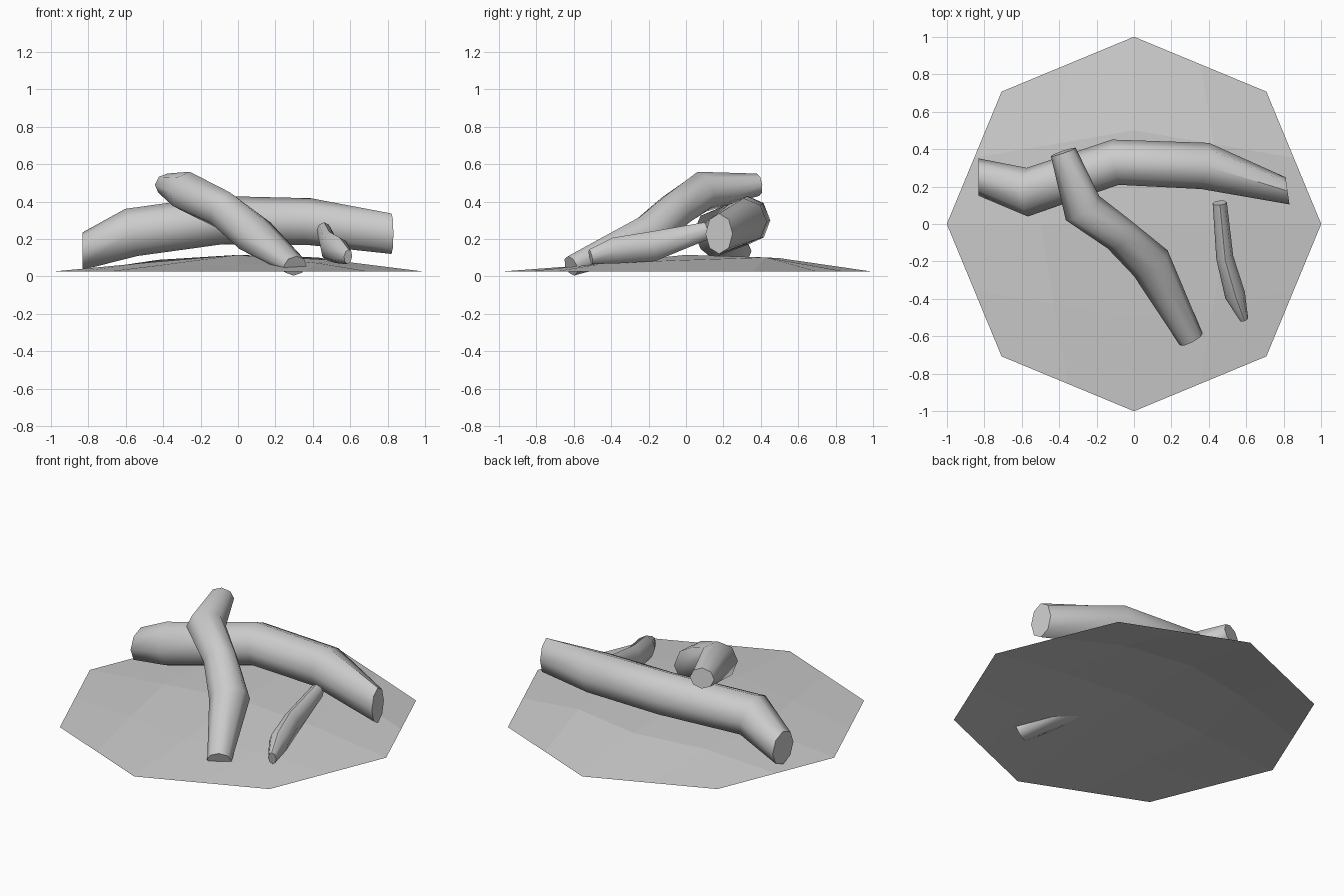
import bpy, bmesh, math
from mathutils import Vector

if "Cube" in bpy.data.objects:
    bpy.data.objects.remove(bpy.data.objects["Cube"])

SIDES = 8


def finish(bm, name, smooth):
    mesh = bpy.data.meshes.new(name)
    bm.to_mesh(mesh)
    bm.free()
    ob = bpy.data.objects.new(name, mesh)
    bpy.context.collection.objects.link(ob)
    if smooth:
        bpy.ops.object.select_all(action='DESELECT')
        ob.select_set(True)
        bpy.context.view_layer.objects.active = ob
        bpy.ops.object.shade_smooth_by_angle(angle=math.radians(50))
    return ob


def log(name, stations, start_dir=None, end_dir=None):
    """Closed tube through stations (x, y, z, half width, half height)."""
    bm = bmesh.new()
    pts = [Vector(s[:3]) for s in stations]
    rings = []
    last = len(pts) - 1
    for i, s in enumerate(stations):
        t = Vector((0, 0, 0))
        if i > 0:
            t += (pts[i] - pts[i - 1]).normalized()
        if i < last:
            t += (pts[i + 1] - pts[i]).normalized()
        if i == 0 and start_dir:
            t = Vector(start_dir)
        if i == last and end_dir:
            t = Vector(end_dir)
        t.normalize()
        side = t.cross(Vector((0, 0, 1))).normalized()
        up = side.cross(t)
        ring = []
        for k in range(SIDES):
            a = math.tau * k / SIDES
            ring.append(bm.verts.new(pts[i] + side * s[3] * math.cos(a) + up * s[4] * math.sin(a)))
        rings.append(ring)
    for a, b in zip(rings, rings[1:]):
        for k in range(SIDES):
            n = (k + 1) % SIDES
            bm.faces.new((a[k], a[n], b[n], b[k]))
    bm.faces.new(rings[0])
    bm.faces.new(rings[-1])
    bmesh.ops.recalc_face_normals(bm, faces=bm.faces)
    return finish(bm, name, True)


# Ground patch: octagon of four quads, each split in four, gently mounded
bm = bmesh.new()
rim = [bm.verts.new((math.cos(k * math.tau / 8), math.sin(k * math.tau / 8), 0.025)) for k in range(8)]
mid = bm.verts.new((0, 0, 0.115))
for k in range(0, 8, 2):
    bm.faces.new((mid, rim[k], rim[k + 1], rim[(k + 2) % 8]))
bmesh.ops.subdivide_edges(bm, edges=bm.edges[:], cuts=1, use_grid_fill=True)
for v in bm.verts:
    r = v.co.xy.length
    if 0.1 < r < 0.7:
        v.co.z = 0.08 + 0.035 * v.co.y + 0.015 * v.co.x
    elif r >= 0.7:
        v.co.z = 0.025
finish(bm, "ground_patch", False)

# Large log lying across the back
log("large_log", [
    (-0.83, 0.25, 0.135, 0.10, 0.10),
    (-0.57, 0.17, 0.235, 0.13, 0.13),
    (-0.10, 0.33, 0.30, 0.122, 0.13),
    (0.38, 0.31, 0.293, 0.125, 0.125),
    (0.82, 0.177, 0.228, 0.073, 0.108),
], start_dir=(1, 0, 0), end_dir=(1, 0.14, 0))

# Log leaning over the large one
log("leaning_log", [
    (-0.378, 0.385, 0.49, 0.07, 0.06),
    (-0.275, 0.085, 0.453, 0.11, 0.11),
    (-0.08, -0.055, 0.355, 0.097, 0.105),
    (0.09, -0.21, 0.218, 0.113, 0.11),
    (0.305, -0.615, 0.056, 0.068, 0.055),
])

# Small branch at the front right
log("small_branch", [
    (0.458, 0.113, 0.245, 0.038, 0.046),
    (0.485, -0.18, 0.16, 0.046, 0.08),
    (0.54, -0.38, 0.138, 0.055, 0.07),
    (0.588, -0.51, 0.105, 0.023, 0.04),
])
